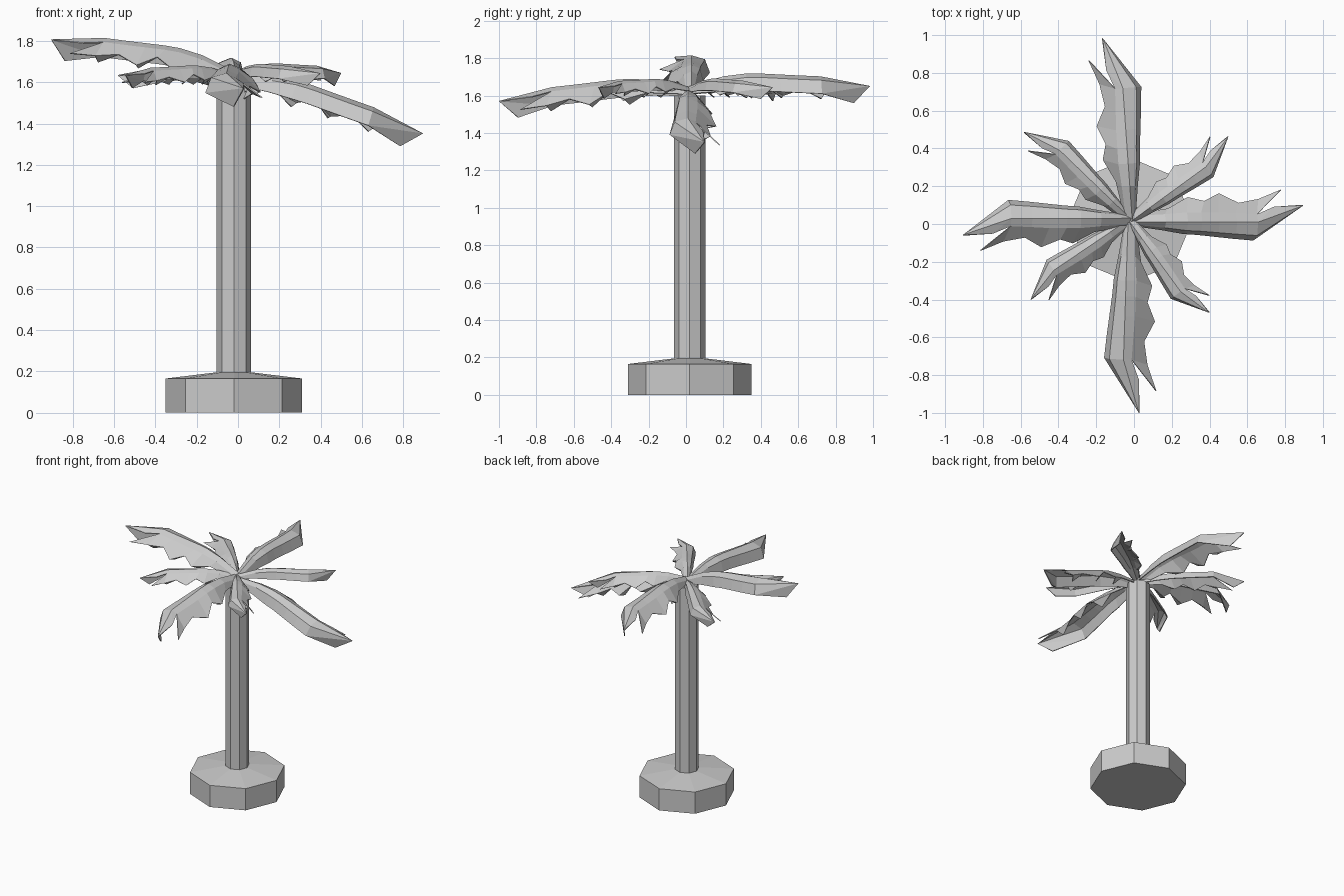
import bpy, bmesh
from math import radians, pi
from mathutils import Matrix, Vector

cube = bpy.data.objects.get("Cube")
if cube:
    bpy.data.objects.remove(cube, do_unlink=True)

grey = bpy.data.materials.new("light grey")
grey.use_nodes = True
colour = (0.6, 0.6, 0.6, 1)
grey.diffuse_color = colour
grey.node_tree.nodes["Principled BSDF"].inputs["Base Color"].default_value = colour

CENTRE = Vector((-0.02, 0.02, 0))


def make_object(name, bm):
    bmesh.ops.recalc_face_normals(bm, faces=bm.faces)
    mesh = bpy.data.meshes.new(name)
    bm.to_mesh(mesh)
    bm.free()
    mesh.materials.append(grey)
    obj = bpy.data.objects.new(name, mesh)
    bpy.context.collection.objects.link(obj)
    return obj


def octagon_lathe(name, profile):
    """Stack eight-sided rings given as (radius, height) and cap both ends."""
    bm = bmesh.new()
    rings = []
    for radius, z in profile:
        rings.append([bm.verts.new(CENTRE + Matrix.Rotation(i * pi / 4, 3, "Z") @ Vector((radius, 0, z)))
                      for i in range(8)])
    for low, high in zip(rings, rings[1:]):
        for i in range(8):
            j = (i + 1) % 8
            bm.faces.new((low[i], low[j], high[j], high[i]))
    bm.faces.new(rings[0])
    bm.faces.new(rings[-1])
    return make_object(name, bm)


# Planter with a sloping lid, and the straight trunk
octagon_lathe("planter_base", [(0.33, 0), (0.33, 0.165), (0.085, 0.195)])
octagon_lathe("trunk", [(0.083, 0.19), (0.083, 1.6)])

# Frond stations: distance, right edge, ridge height, left crease, ragged edge, ragged drop
STATIONS = [
    (0.0, -0.025, 0.02, 0.02, 0.03, 0.03),
    (0.18, -0.05, 0.07, 0.03, 0.06, 0.06),
    (0.30, -0.07, 0.085, 0.04, 0.12, 0.10),
    (0.38, -0.075, 0.085, 0.04, 0.10, 0.06),
    (0.48, -0.085, 0.08, 0.04, 0.14, 0.11),
    (0.58, -0.095, 0.075, 0.035, 0.09, 0.07),
    (0.70, -0.105, 0.07, 0.03, 0.11, 0.09),
]


def frond(name, azimuth, pitch, length, width, lift):
    bm = bmesh.new()
    rows = []
    for u, right, ridge, crease, rag, drop in STATIONS:
        edge_drop = min(0.09, 0.04 + 0.2 * u)
        points = [(u, right, ridge - edge_drop), (u, right * 0.75, ridge - 0.02),
                  (u, -0.01, ridge), (u, crease, ridge - 0.02),
                  (u + 0.03, rag, ridge - drop)]
        rows.append([bm.verts.new(p) for p in points])
    for a, b in zip(rows, rows[1:]):
        for i in range(len(a) - 1):
            bm.faces.new((a[i], b[i], b[i + 1], a[i + 1]))

    # Pointed end leaflets that hook to the left
    end = rows[-1]
    tip = bm.verts.new((0.97, 0.08, 0.02))
    notch = bm.verts.new((0.80, 0.07, 0.03))
    side_tip = bm.verts.new((0.86, 0.16, -0.03))
    low_tip = bm.verts.new((0.88, 0.03, -0.07))
    for corners in ((end[1], tip, end[2]), (end[2], tip, notch), (end[2], notch, end[3]),
                    (end[3], side_tip, end[4]), (end[0], tip, end[1]),
                    (end[0], low_tip, tip)):
        bm.faces.new(corners)

    # Small teeth hanging under the ragged edge
    for a, b in zip(rows[1:-1:2], rows[2::2]):
        tooth = bm.verts.new((a[4].co + b[4].co) / 2 + Vector((0.04, -0.03, -0.04)))
        bm.faces.new((a[4], tooth, b[4]))

    place = (Matrix.Translation(CENTRE + Vector((0, 0, lift)))
             @ Matrix.Rotation(radians(azimuth), 4, "Z")
             @ Matrix.Rotation(radians(-pitch), 4, "Y")
             @ Matrix.Diagonal((length, width, width, 1)))
    bm.transform(place)
    obj = make_object(name, bm)
    shell = obj.modifiers.new("thin shell", "SOLIDIFY")
    shell.thickness = 0.006
    shell.offset = 0


# Four long fronds, two of them tilted, and four short ones between
frond("left_frond", 0, -17, 0.98, 1, 1.61)
frond("back_frond", 94, 0, 1.0, 1, 1.63)
frond("right_frond", 180, 10, 0.93, 1, 1.63)
frond("front_frond", 268, -4, 1.05, 1.05, 1.62)
frond("back_left_short_frond", 36, 0, 0.7, 0.68, 1.63)
frond("back_right_short_frond", 136, 0, 0.75, 0.7, 1.62)
frond("front_right_short_frond", 214, 0, 0.69, 0.68, 1.62)
frond("front_left_short_frond", 306, 0, 0.66, 0.65, 1.63)
